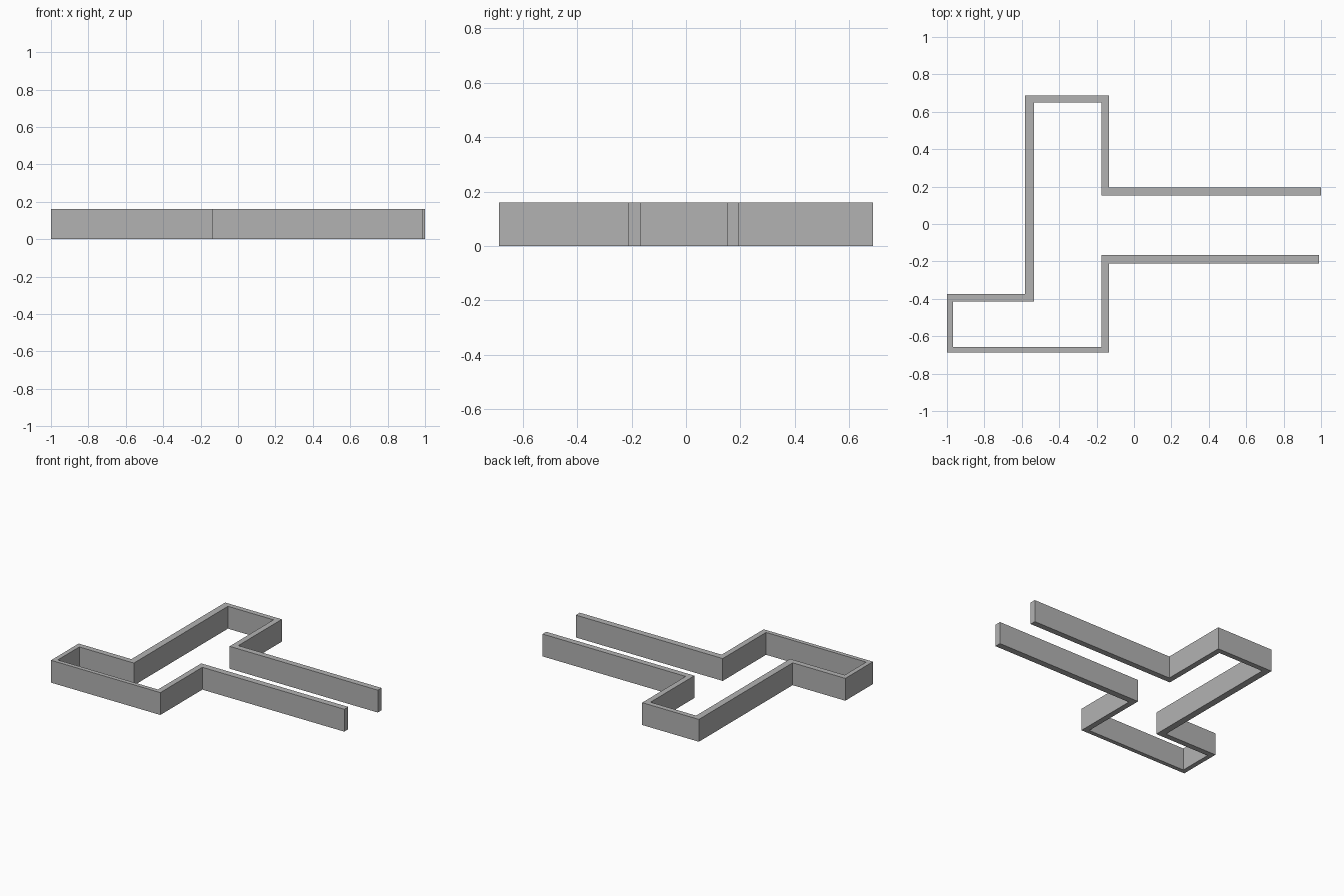
import bpy
import bmesh

default_cube = bpy.data.objects.get("Cube")
if default_cube:
    bpy.data.objects.remove(default_cube, do_unlink=True)

WALL_HEIGHT = 0.16

# Outer face of the wall, from the back arm's tip round to the front arm's tip
outer_face = [
    (1.0, 0.195), (-0.134, 0.195), (-0.134, 0.687), (-0.583, 0.687),
    (-0.583, -0.374), (-1.0, -0.374), (-1.0, -0.687), (-0.134, -0.687),
    (-0.134, -0.212), (0.99, -0.212),
]

# Inner face of the wall, returning from the front arm to the back arm
inner_face = [
    (0.99, -0.167), (-0.174, -0.167), (-0.174, -0.657), (-0.967, -0.657),
    (-0.967, -0.414), (-0.535, -0.414), (-0.535, 0.65), (-0.174, 0.65),
    (-0.174, 0.153), (1.0, 0.153),
]


def make_material(name, colour):
    material = bpy.data.materials.new(name)
    material.use_nodes = True
    material.diffuse_color = colour
    shader = material.node_tree.nodes["Principled BSDF"]
    shader.inputs["Base Color"].default_value = colour
    return material


def extrude_outline(name, outline, height, material):
    """Raise a closed plan outline into a solid with flat faces."""
    bm = bmesh.new()
    base = bm.faces.new([bm.verts.new((x, y, 0)) for x, y in outline])
    raised = bmesh.ops.extrude_face_region(bm, geom=[base], use_keep_orig=True)
    top_verts = [v for v in raised["geom"] if isinstance(v, bmesh.types.BMVert)]
    bmesh.ops.translate(bm, verts=top_verts, vec=(0, 0, height))
    bmesh.ops.recalc_face_normals(bm, faces=bm.faces)

    mesh = bpy.data.meshes.new(name)
    bm.to_mesh(mesh)
    bm.free()
    mesh.materials.append(material)
    solid = bpy.data.objects.new(name, mesh)
    bpy.context.collection.objects.link(solid)
    return solid


# Continuous wall, open between the two arms
wall_grey = make_material("wall grey", (0.45, 0.45, 0.45, 1))
extrude_outline("perimeter_wall", outer_face + inner_face, WALL_HEIGHT, wall_grey)
